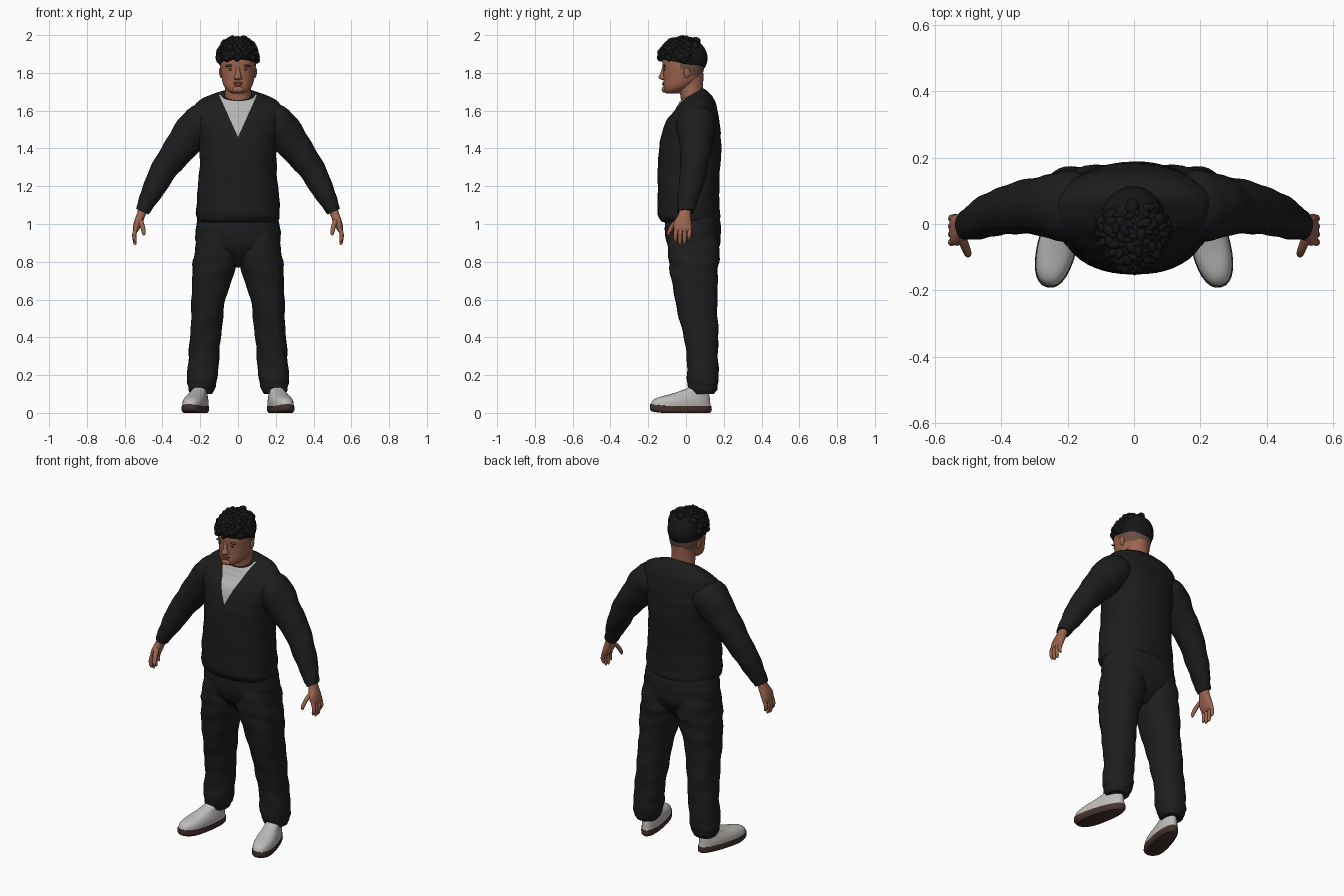
import bpy, bmesh, math, random
from mathutils import Vector, Matrix

random.seed(4)
if "Cube" in bpy.data.objects:
    bpy.data.objects.remove(bpy.data.objects["Cube"])


def material(name, rgb):
    m = bpy.data.materials.new(name)
    m.use_nodes = True
    m.diffuse_color = (*rgb, 1)
    m.node_tree.nodes["Principled BSDF"].inputs["Base Color"].default_value = (*rgb, 1)
    return m


SKIN = material("skin", (0.34, 0.13, 0.078))
LIP = material("lips", (0.27, 0.085, 0.06))
BROW = material("brow_brown", (0.1, 0.045, 0.032))
FADE = material("shaved_hair", (0.15, 0.08, 0.06))
HAIR = material("black_hair", (0.008, 0.008, 0.008))
TOP = material("black_knit", (0.012, 0.012, 0.012))
PANTS = material("black_trousers", (0.013, 0.013, 0.0135))
SHIRT = material("grey_shirt", (0.46, 0.46, 0.45))
SHOE = material("white_leather", (0.52, 0.51, 0.5))
SOLE = material("brown_sole", (0.06, 0.032, 0.028))


def finish(name, bm, *mats):
    bmesh.ops.recalc_face_normals(bm, faces=bm.faces)
    me = bpy.data.meshes.new(name)
    bm.to_mesh(me)
    bm.free()
    for m in mats:
        me.materials.append(m)
    ob = bpy.data.objects.new(name, me)
    bpy.context.collection.objects.link(ob)
    return ob


def spline(rings, steps):
    """Catmull-Rom interpolation of ring records."""
    r = [rings[0], *rings, rings[-1]]
    out = []
    for i in range(1, len(r) - 2):
        for k in range(steps):
            t = k / steps
            out.append([0.5 * (2 * b + (c - a) * t + (2 * a - 5 * b + 4 * c - d) * t * t
                               + (3 * b - a - 3 * c + d) * t ** 3)
                        for a, b, c, d in zip(*r[i - 1:i + 3])])
    return out + [list(rings[-1])]


def loft(rings, p=2.0, tilt=False, ripple=0.0, s=1, segs=32, steps=6):
    """Skin through rings (x, y, z, half width, half depth)."""
    bm = bmesh.new()
    path = spline(rings, steps)
    loops = []
    for i, (x, y, z, rx, ry) in enumerate(path):
        u = Vector((1, 0, 0))
        if tilt:
            a, b = path[max(i - 1, 0)], path[min(i + 1, len(path) - 1)]
            u = Vector((a[2] - b[2], 0, b[0] - a[0])).normalized()
        loop = []
        for j in range(segs):
            th = math.tau * j / segs
            c, n = math.cos(th), math.sin(th)
            c = math.copysign(abs(c) ** (2 / p), c)
            n = math.copysign(abs(n) ** (2 / p), n)
            f = 1 + ripple * (math.sin(i * 1.3 + 2 * math.sin(th + 1)) + math.sin(i * 0.7 + 3 * th))
            v = Vector((x, y, z)) + u * rx * c * f + Vector((0, ry * n * f, 0))
            loop.append(bm.verts.new((v.x * s, v.y, v.z)))
        loops.append(loop)
    for a, b in zip(loops, loops[1:]):
        for j in range(segs):
            k = (j + 1) % segs
            bm.faces.new((a[j], a[k], b[k], b[j]))
    bm.faces.new(loops[0])
    bm.faces.new(loops[-1])
    return bm


def blob(name, loc, size, mat, rot=0.0):
    bm = bmesh.new()
    m = Matrix.Translation(loc) @ Matrix.Rotation(rot, 4, 'Y') @ Matrix.Diagonal((*size, 1))
    bmesh.ops.create_uvsphere(bm, u_segments=16, v_segments=10, radius=1, matrix=m)
    return finish(name, bm, mat)


# Sweater with a V neck showing the shirt
bm = loft([(0, 0.022, 1.01, 0.208, 0.146), (0, 0.016, 1.045, 0.221, 0.165),
           (0, 0.013, 1.15, 0.217, 0.163), (0, 0.015, 1.28, 0.205, 0.165),
           (0, 0.022, 1.4, 0.204, 0.165), (0, 0.03, 1.5, 0.222, 0.152),
           (0, 0.039, 1.58, 0.24, 0.13), (0, 0.042, 1.63, 0.222, 0.103),
           (0, 0.036, 1.662, 0.165, 0.08), (0, 0.03, 1.685, 0.09, 0.062)],
          p=2.25, ripple=0.006, segs=48)
for v in bm.verts:
    v.co.z += max(v.co.z - 1.55, 0) * (v.co.y - 0.03) * 4
V_BASE, V_SLOPE = 1.46, 0.45
for s in (1, -1):
    bmesh.ops.bisect_plane(bm, geom=bm.verts[:] + bm.edges[:] + bm.faces[:],
                           plane_co=(0, 0, V_BASE), plane_no=(s, 0, -V_SLOPE))
for f in bm.faces:
    c = f.calc_center_median()
    if c.y < 0.03 and abs(c.x) < V_SLOPE * (c.z - V_BASE):
        f.material_index = 1
finish("sweater", bm, TOP, SHIRT)

# Trouser seat, tapering into the crotch between the legs
finish("trouser_seat", loft([(0, 0.045, 0.77, 0.03, 0.05), (0, 0.045, 0.82, 0.13, 0.1),
                             (0, 0.041, 0.88, 0.212, 0.136), (0, 0.037, 0.94, 0.226, 0.147),
                             (0, 0.035, 1.0, 0.219, 0.148), (0, 0.03, 1.07, 0.205, 0.14)],
                            p=2.3, ripple=0.004), PANTS)

for s, side in ((1, "left"), (-1, "right")):
    # Trouser leg
    finish(side + "_trouser_leg", loft([
        (0.195, 0.09, 0.1, 0.058, 0.058), (0.193, 0.09, 0.13, 0.071, 0.076),
        (0.189, 0.088, 0.19, 0.081, 0.084), (0.18, 0.087, 0.31, 0.081, 0.083),
        (0.168, 0.073, 0.45, 0.083, 0.097), (0.156, 0.053, 0.6, 0.09, 0.112),
        (0.13, 0.043, 0.75, 0.112, 0.127), (0.114, 0.04, 0.85, 0.117, 0.137),
        (0.11, 0.037, 0.97, 0.1, 0.128)], p=2.3, ripple=0.018, s=s), PANTS)

    # Sleeve and cuff
    finish(side + "_sleeve", loft([
        (0.12, 0.055, 1.565, 0.075, 0.085), (0.2, 0.054, 1.525, 0.106, 0.105),
        (0.285, 0.053, 1.43, 0.09, 0.088), (0.375, 0.045, 1.312, 0.073, 0.074),
        (0.445, 0.022, 1.19, 0.06, 0.064), (0.49, 0.003, 1.1, 0.043, 0.05),
        (0.507, -0.003, 1.065, 0.036, 0.043)], tilt=True, ripple=0.02, s=s), TOP)

    # Hand: palm, four fingers and thumb
    finish(side + "_palm", loft([
        (0.5, -0.003, 1.09, 0.024, 0.03), (0.513, -0.008, 1.05, 0.023, 0.033),
        (0.528, -0.018, 1.01, 0.022, 0.046), (0.54, -0.017, 0.975, 0.017, 0.046),
        (0.544, -0.016, 0.96, 0.01, 0.038)], p=2.4, tilt=True, s=s, segs=20), SKIN)
    for i, tip in enumerate((0.905, 0.89, 0.893, 0.915)):
        y = -0.052 + i * 0.024
        finish(f"{side}_finger_{i + 1}", loft([
            (0.538, y, 0.985, 0.011, 0.011), (0.549, y - 0.003, 0.945, 0.011, 0.011),
            (0.546, y - 0.004, tip + 0.012, 0.009, 0.009), (0.542, y - 0.004, tip, 0.004, 0.004)],
            tilt=True, s=s, segs=12, steps=4), SKIN)
    finish(side + "_thumb", loft([
        (0.52, -0.035, 1.03, 0.014, 0.018), (0.508, -0.068, 0.995, 0.013, 0.015),
        (0.5, -0.088, 0.96, 0.011, 0.012), (0.499, -0.094, 0.94, 0.005, 0.005)],
        s=s, segs=12, steps=4), SKIN)

    # Shoe and sole, tapered to the heel and turned outward
    layers = (("sole", SOLE, [(0, -0.028, 0, 0.052, 0.158), (0, -0.028, 0.012, 0.06, 0.168),
                              (0, -0.028, 0.036, 0.06, 0.166)]),
              ("shoe", SHOE, [(0, -0.028, 0.034, 0.058, 0.163), (0, -0.024, 0.06, 0.058, 0.155),
                              (0, -0.008, 0.082, 0.053, 0.137), (0, 0.025, 0.102, 0.046, 0.1),
                              (0, 0.06, 0.125, 0.042, 0.066), (0, 0.07, 0.14, 0.035, 0.05)]))
    for part, mat, rings in layers:
        bm = loft(rings, p=2.3)
        for v in bm.verts:
            v.co.x *= 0.94 - 0.9 * v.co.y
            if v.co.y < -0.1:
                v.co.z += (v.co.y + 0.1) ** 2 * 1.2
        bm.transform(Matrix.Translation((s * 0.215, 0, 0)) @ Matrix.Rotation(s * 0.24, 4, 'Z'))
        finish(f"{side}_{part}", bm, mat)

# Neck
finish("neck", loft([(0, 0.035, 1.63, 0.075, 0.06), (0, 0.03, 1.68, 0.07, 0.06),
                     (0, 0.022, 1.73, 0.068, 0.068), (0, 0.02, 1.8, 0.07, 0.074)]), SKIN)

# Head, shaved band at the sides and back
bm = loft([(0, -0.072, 1.692, 0.03, 0.034), (0, -0.062, 1.705, 0.053, 0.053),
           (0, -0.04, 1.73, 0.074, 0.079), (0, -0.022, 1.765, 0.085, 0.097),
           (0, -0.014, 1.81, 0.092, 0.107), (0, -0.013, 1.86, 0.094, 0.112),
           (0, -0.012, 1.92, 0.085, 0.1), (0, -0.012, 1.96, 0.05, 0.06)], p=2.15, segs=40)
for f in bm.faces:
    c = f.calc_center_median()
    if c.z > 1.785 and c.y > -0.01 - (c.z - 1.785) * 0.4:
        f.material_index = 1
head = finish("head", bm, SKIN, FADE)
bpy.context.view_layer.update()


def on_face(name, x, z, size, mat, rot=0.0):
    hit, loc, _, _ = head.ray_cast((x, -1, z), (0, 1, 0))
    blob(name, loc, size, mat, rot)


# Face features
for s, side in ((1, "left"), (-1, "right")):
    on_face(side + "_eyebrow", s * 0.042, 1.838, (0.026, 0.007, 0.006), BROW, s * 0.1)
    on_face(side + "_eye", s * 0.038, 1.818, (0.014, 0.003, 0.005), BROW)
    blob(side + "_ear", (s * 0.091, 0.005, 1.8), (0.009, 0.017, 0.028), SKIN, s * 0.12)
finish("nose", loft([(0, -0.114, 1.762, 0.014, 0.01), (0, -0.122, 1.773, 0.021, 0.023),
                     (0, -0.12, 1.797, 0.013, 0.016), (0, -0.114, 1.835, 0.01, 0.01)], segs=16), SKIN)
on_face("upper_lip", 0, 1.747, (0.027, 0.006, 0.005), LIP)
on_face("lower_lip", 0, 1.738, (0.022, 0.007, 0.006), LIP)
on_face("chin", 0, 1.712, (0.03, 0.012, 0.016), SKIN)

# Hair cap cut along a hairline that drops to the back
C, R = Vector((-0.003, -0.013, 1.878)), Vector((0.104, 0.127, 0.11))
bm = bmesh.new()
bmesh.ops.create_uvsphere(bm, u_segments=40, v_segments=24, radius=1,
                          matrix=Matrix.Translation(C) @ Matrix.Diagonal((*R, 1)))
bmesh.ops.bisect_plane(bm, geom=bm.verts[:] + bm.edges[:] + bm.faces[:], clear_inner=True,
                       plane_co=(0, -0.15, 1.876), plane_no=(0, 0.2, 1))
bmesh.ops.holes_fill(bm, edges=[e for e in bm.edges if e.is_boundary])
finish("hair_cap", bm, HAIR)

# Irregular curls over the fringe, crown and temples; the back stays smooth
bm = bmesh.new()
COUNT = 260
for i in range(COUNT):
    h = 1 - 2 * (i + 0.5) / COUNT
    a, w = i * 2.39996, math.sqrt(1 - h * h)
    d = Vector((w * math.cos(a), w * math.sin(a), h))
    pos = C + Vector(k * r for k, r in zip(d, R)) * random.uniform(0.9, 0.96)
    if pos.z < 1.882 - 0.2 * (pos.y + 0.15) or pos.y > 0.03 + (pos.z - 1.9) * 0.4:
        continue
    r = min(random.uniform(0.013, 0.024), 2.0 - pos.z)
    m = (Matrix.Translation(pos) @ Matrix.Rotation(random.uniform(0, math.tau), 4, 'Z')
         @ Matrix.Diagonal((r * 1.2, r * random.uniform(0.6, 0.9), r, 1)))
    bmesh.ops.create_icosphere(bm, subdivisions=2, radius=1, matrix=m)
finish("hair_curls", bm, HAIR)

# Smooth shading
for ob in bpy.context.collection.objects:
    if ob.type == 'MESH':
        ob.select_set(True)
        bpy.context.view_layer.objects.active = ob
bpy.ops.object.shade_smooth_by_angle(angle=math.radians(50))
